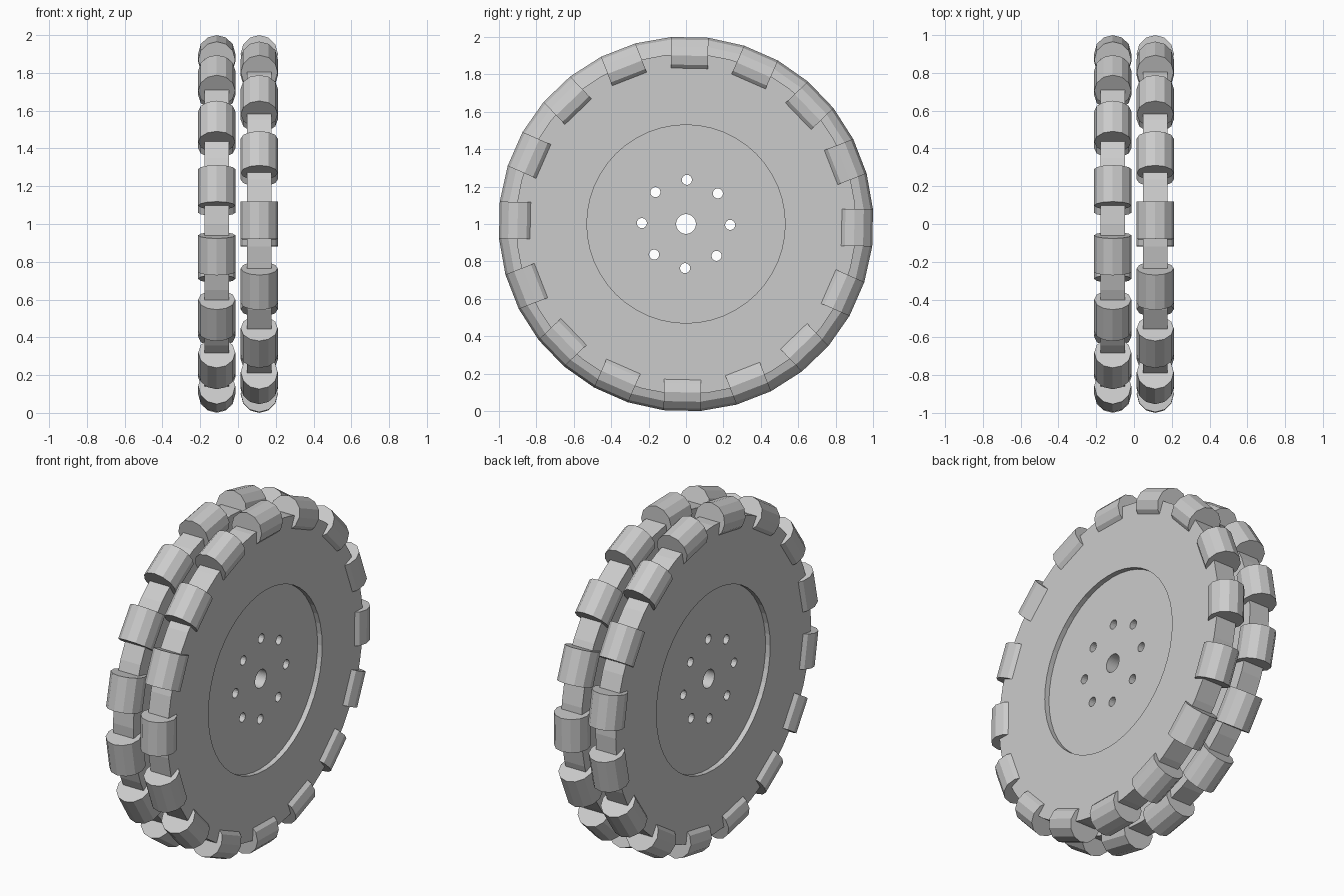
import bpy, bmesh
from math import radians, sin, cos, pi
from mathutils import Matrix, Vector

if "Cube" in bpy.data.objects:
    bpy.data.objects.remove(bpy.data.objects["Cube"])

HUB_Z = 1.0
TILT = radians(1.2)
DISC_X = 0.1125
ROLLERS = 16


def make_object(name, bm):
    bmesh.ops.recalc_face_normals(bm, faces=bm.faces[:])
    mesh = bpy.data.meshes.new(name)
    bm.to_mesh(mesh)
    bm.free()
    ob = bpy.data.objects.new(name, mesh)
    bpy.context.collection.objects.link(ob)
    return ob


def lathe(bm, profile, steps):
    # Spin a closed (x, radius) profile around the x axis
    rings = []
    for i in range(steps):
        a = 2 * pi * i / steps
        rings.append([bm.verts.new((x, r * sin(a), r * cos(a))) for x, r in profile])
    n = len(profile)
    for i in range(steps):
        p, q = rings[i], rings[(i + 1) % steps]
        for j in range(n):
            k = (j + 1) % n
            bm.faces.new((p[j], p[k], q[k], q[j]))


# Disc section: bore, recessed web on both faces, thick rim
half, web = 0.066, 0.036
DISC = [(-web, 0.053), (-web, 0.53), (-half, 0.53), (-half, 0.91),
        (half, 0.91), (half, 0.53), (web, 0.53), (web, 0.053)]

# Cutter for the ring of eight bolt holes
bm = bmesh.new()
for i in range(8):
    turn = Matrix.Rotation(-TILT - i * pi / 4, 4, 'X')
    bmesh.ops.create_cone(bm, cap_ends=True, segments=16, radius1=0.027,
                          radius2=0.027, depth=0.8,
                          matrix=turn @ Matrix.Translation((0, 0, 0.236))
                          @ Matrix.Rotation(pi / 2, 4, 'Y'))
cutter = make_object("bolt_hole_cutter", bm)
cutter.location.z = HUB_Z
cutter.hide_render = True
cutter.hide_viewport = True
cutter.display_type = 'WIRE'

for side, sign, phase in (("right", 1, 0.0), ("left", -1, pi / ROLLERS)):
    # Wheel disc
    bm = bmesh.new()
    lathe(bm, DISC, 48)
    disc = make_object(side + "_disc", bm)
    disc.location = (sign * DISC_X, 0, HUB_Z)
    cut = disc.modifiers.new("bolt_holes", 'BOOLEAN')
    cut.operation = 'DIFFERENCE'
    cut.solver = 'EXACT'
    cut.object = cutter

    # Ring of rollers, each with its axis along the rim
    bm = bmesh.new()
    for i in range(ROLLERS):
        turn = Matrix.Rotation(-TILT - phase - 2 * pi * i / ROLLERS, 4, 'X')
        bmesh.ops.create_cone(bm, cap_ends=True, segments=12, radius1=0.098,
                              radius2=0.098, depth=0.198,
                              matrix=turn @ Matrix.Translation((0, 0, 0.9))
                              @ Matrix.Rotation(pi / 2, 4, 'X'))
    rollers = make_object(side + "_rollers", bm)
    rollers.location = (sign * DISC_X, 0, HUB_Z)
